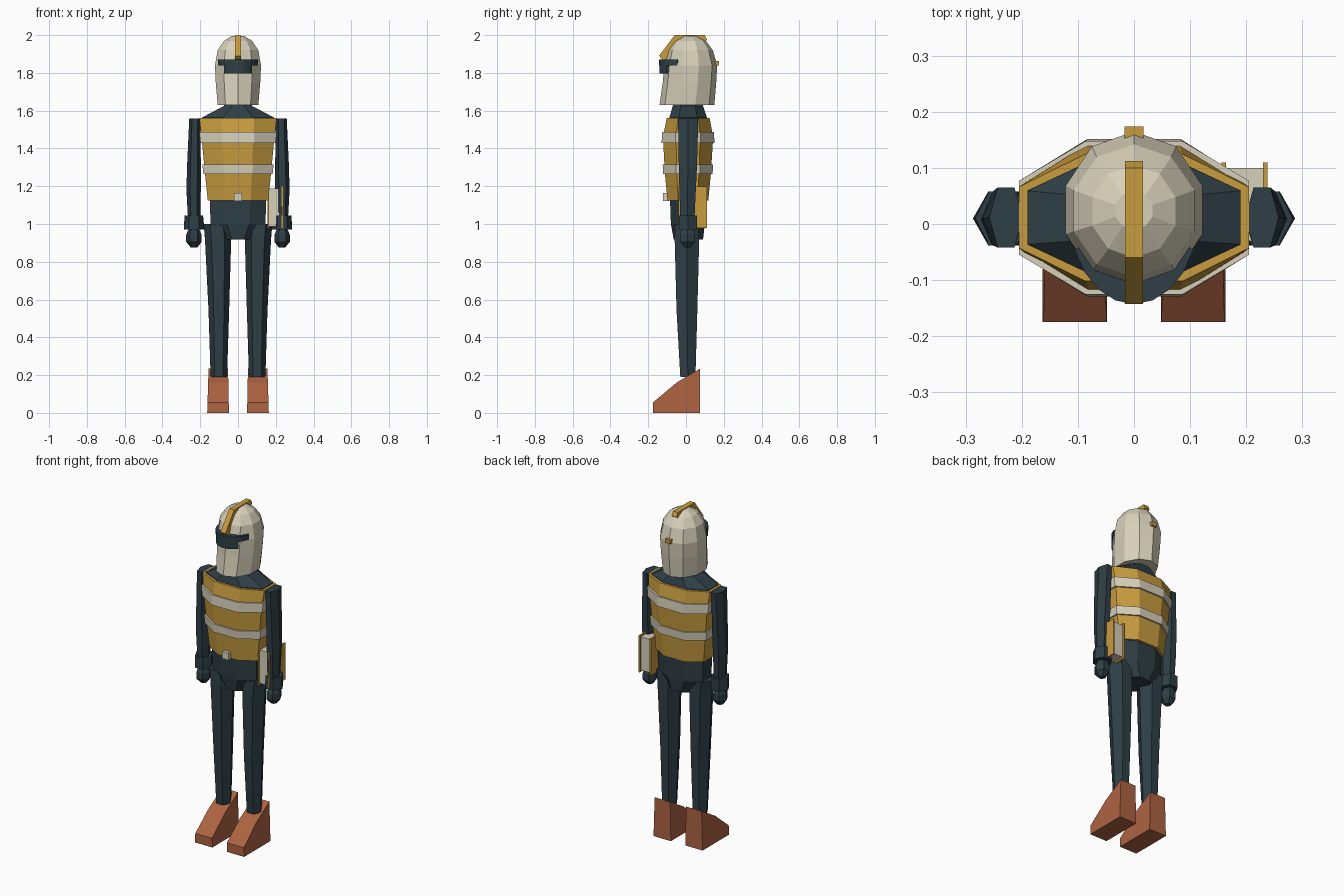
import bpy, bmesh, math

cube = bpy.data.objects.get("Cube")
if cube:
    bpy.data.objects.remove(cube, do_unlink=True)


def material(name, rgb):
    m = bpy.data.materials.new(name)
    m.use_nodes = True
    m.diffuse_color = (*rgb, 1)
    m.node_tree.nodes["Principled BSDF"].inputs["Base Color"].default_value = (*rgb, 1)
    return m


SLATE = material("dark slate", (0.028, 0.05, 0.062))
GOLD = material("gold", (0.58, 0.335, 0.05))
CREAM = material("cream", (0.68, 0.63, 0.49))
RUST = material("rust leather", (0.42, 0.125, 0.055))


def loft(name, rings, mat):
    """Skin a stack of equal-length point rings and cap both ends."""
    bm = bmesh.new()
    loops = [[bm.verts.new(p) for p in ring] for ring in rings]
    for a, b in zip(loops, loops[1:]):
        for i in range(len(a)):
            j = (i + 1) % len(a)
            bm.faces.new((a[i], a[j], b[j], b[i]))
    bm.faces.new(loops[0])
    bm.faces.new(loops[-1])
    bmesh.ops.recalc_face_normals(bm, faces=bm.faces)
    mesh = bpy.data.meshes.new(name)
    bm.to_mesh(mesh)
    bm.free()
    mesh.materials.append(mat)
    ob = bpy.data.objects.new(name, mesh)
    bpy.context.collection.objects.link(ob)
    return ob


def box(name, x0, x1, y0, y1, z0, z1, mat):
    return loft(name, [[(x0, y0, z), (x1, y0, z), (x1, y1, z), (x0, y1, z)]
                       for z in (z0, z1)], mat)


def torso_ring(z, hx, yf, yb):
    """Eight-sided body section with broad front and back panels."""
    mid, side, w = (yf + yb) / 2, 0.24 * (yb - yf), 0.42 * hx
    half = [(w, yf), (hx, mid - side), (hx, mid + side), (w, yb)]
    return [(x, y, z) for x, y in half] + [(-x, y, z) for x, y in half[::-1]]


def limb_ring(z, x0, x1, y0, y1, s=1):
    """Six-sided limb section with its points facing sideways."""
    m, q = (y0 + y1) / 2, (x1 - x0) * 0.25
    pts = [(x0, m), (x0 + q, y0), (x1 - q, y0), (x1, m), (x1 - q, y1), (x0 + q, y1)]
    return [(s * x, y, z) for x, y in pts]


def limb(name, rows, s, mat=SLATE):
    return loft(name, [limb_ring(*r, s) for r in rows], mat)


# Vest with reflective bands that follow its shape
VEST = [(1.125, 0.16, -0.098, 0.118), (1.27, 0.175, -0.112, 0.132),
        (1.46, 0.193, -0.122, 0.144), (1.56, 0.205, -0.102, 0.125)]
loft("vest", [torso_ring(*r) for r in VEST], GOLD)


def vest_at(z, grow):
    for a, b in zip(VEST, VEST[1:]):
        if a[0] <= z <= b[0]:
            t = (z - a[0]) / (b[0] - a[0])
            _, hx, yf, yb = [p + (q - p) * t for p, q in zip(a, b)]
            return torso_ring(z, hx + grow, yf - grow, yb + grow)


for name, z0, z1 in (("lower_band", 1.265, 1.315), ("upper_band", 1.43, 1.488)):
    loft(name, [vest_at(z0, 0.009), vest_at(z1, 0.009)], CREAM)
box("buckle", -0.022, 0.022, -0.122, -0.09, 1.122, 1.165, CREAM)

# Shoulders, neck and hips
loft("shoulders_and_neck", [torso_ring(1.54, 0.19, -0.088, 0.111),
                            torso_ring(1.564, 0.19, -0.088, 0.111),
                            torso_ring(1.625, 0.075, -0.07, 0.09),
                            torso_ring(1.68, 0.065, -0.055, 0.08)], SLATE)
loft("hips", [torso_ring(0.918, 0.075, -0.065, 0.09),
              torso_ring(1.0, 0.145, -0.08, 0.1),
              torso_ring(1.14, 0.15, -0.085, 0.105)], SLATE)

# Limbs and boots, mirrored
LEG = [(0.19, 0.058, 0.145, -0.03, 0.05), (0.54, 0.047, 0.156, -0.05, 0.06),
       (0.92, 0.036, 0.175, -0.06, 0.07), (1.0, 0.045, 0.182, -0.058, 0.068)]
ARM = [(1.03, 0.2, 0.265, -0.03, 0.045), (1.18, 0.197, 0.273, -0.035, 0.052),
       (1.3, 0.197, 0.27, -0.038, 0.058), (1.558, 0.198, 0.258, -0.042, 0.065)]
CUFF = [(0.972, 0.178, 0.287, -0.038, 0.058), (1.045, 0.185, 0.283, -0.038, 0.058)]
HAND = [(0.876, 0.215, 0.25, -0.008, 0.025), (0.905, 0.193, 0.274, -0.033, 0.048),
        (0.945, 0.193, 0.274, -0.033, 0.048), (0.98, 0.21, 0.258, -0.02, 0.035)]
BOOT = [(-0.175, 0), (-0.175, 0.055), (-0.05, 0.16), (0.075, 0.235), (0.075, 0)]
for side, s in (("left", 1), ("right", -1)):
    limb(side + "_leg", LEG, s)
    limb(side + "_arm", ARM, s)
    limb(side + "_cuff", CUFF, s)
    limb(side + "_hand", HAND, s)
    loft(side + "_boot", [[(s * (0.048 + 0.02 * z), y, z) for y, z in BOOT],
                          [(s * (0.163 - 0.03 * z), y, z) for y, z in BOOT]], RUST)

# Helmet shell
SHELL = [(1.63, 0.113, -0.14, 0.15), (1.75, 0.124, -0.123, 0.16),
         (1.84, 0.128, -0.115, 0.165), (1.92, 0.113, -0.095, 0.142),
         (1.97, 0.078, -0.06, 0.105), (1.995, 0.035, -0.01, 0.058)]


def shell_ring(z, rx, yf, yb, sides=10):
    angles = [math.tau * i / sides for i in range(sides)]
    return [(rx * math.sin(a), (yf + yb) / 2 + (yb - yf) / 2 * math.cos(a), z)
            for a in angles]


loft("helmet", [shell_ring(*r) for r in SHELL], CREAM)

# Crest along the helmet top and clip at its back
CREST = [(-0.143, 1.89), (-0.06, 2.0), (0.1, 2.0), (0.112, 1.975),
         (0.09, 1.96), (-0.045, 1.965), (-0.115, 1.86)]
loft("crest", [[(x, y, z) for y, z in CREST] for x in (-0.016, 0.016)], GOLD)
box("rear_clip", -0.017, 0.017, 0.145, 0.174, 1.838, 1.862, GOLD)


# Visor: a wide brow bar over a narrower eye shield
def curved_plate(name, spread, z0, z1, r):
    rings = []
    for i in range(9):
        a = math.radians(spread * (i / 4 - 1))
        sx, sy = math.sin(a), -math.cos(a)
        rings.append([(0.116 * k * sx, 0.02 + r * k * sy, z)
                      for k, z in ((1, z0), (1, z1), (0.75, z1), (0.75, z0))])
    return loft(name, rings, SLATE)


curved_plate("visor_brow", 66, 1.84, 1.872, 0.163)
curved_plate("visor_shield", 40, 1.798, 1.842, 0.16)

# Book carried at the left hip
box("book_pages", 0.162, 0.232, -0.03, 0.1, 0.988, 1.188, CREAM)
for name, x in (("inner_cover", 0.156), ("outer_cover", 0.23)):
    box("book_" + name, x, x + 0.008, -0.04, 0.11, 0.978, 1.198, GOLD)
